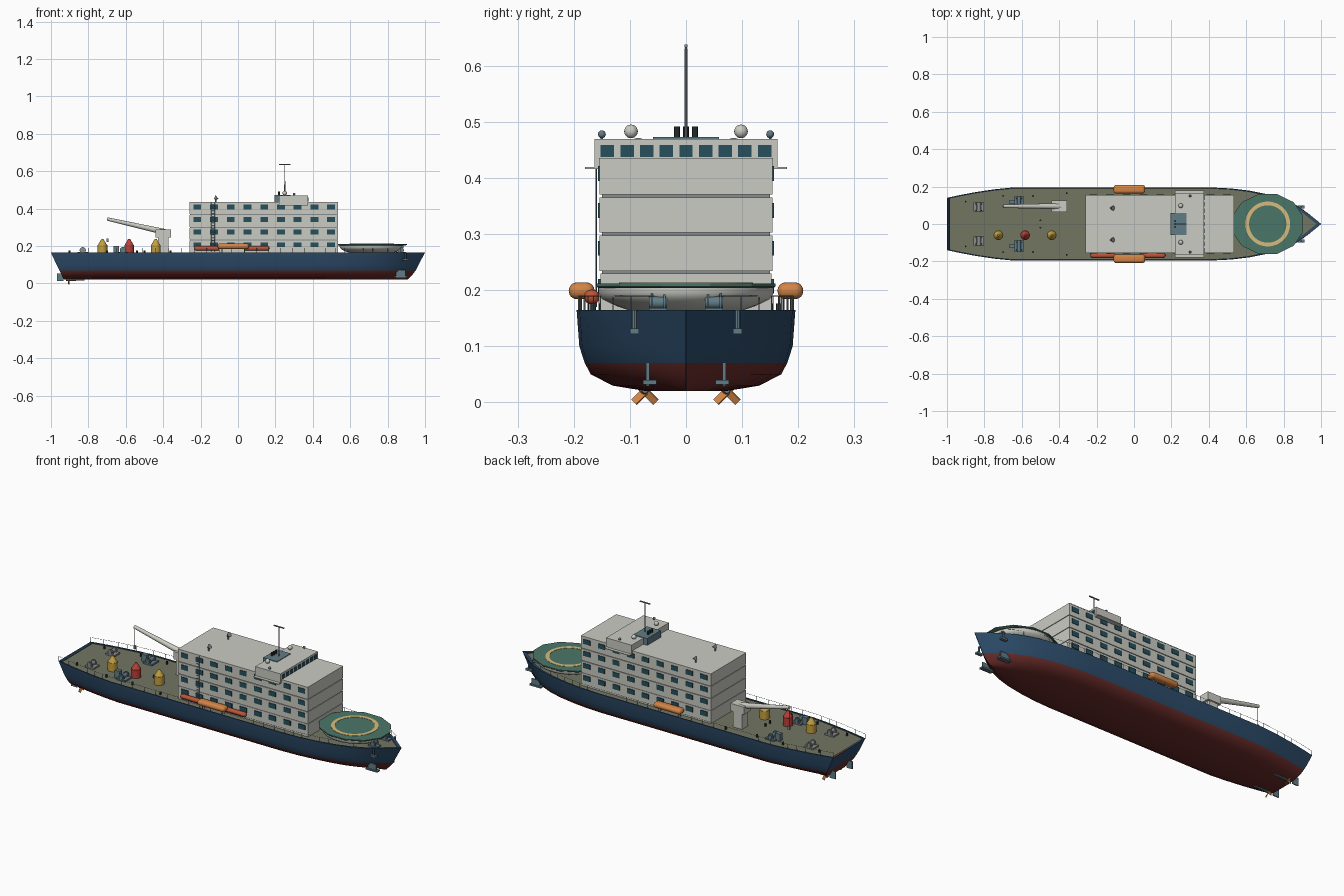
import bpy, bmesh, math
from mathutils import Vector, Matrix

if "Cube" in bpy.data.objects:
    bpy.data.objects.remove(bpy.data.objects["Cube"])

def mat(name, r, g, b):
    m = bpy.data.materials.new(name)
    m.diffuse_color = (r, g, b, 1)
    m.use_nodes = True
    m.node_tree.nodes["Principled BSDF"].inputs["Base Color"].default_value = m.diffuse_color
    return m

BLUE = mat("hull_blue", .025, .07, .14)
RED = mat("antifouling_red", .14, .025, .022)
DECK = mat("deck_olive", .17, .18, .12)
WHITE = mat("off_white", .6, .6, .55)
GLASS = mat("window_teal", .02, .08, .11)
GREEN = mat("helideck_green", .07, .18, .14)
SAND = mat("marking_sand", .68, .5, .2)
ORANGE = mat("lifeboat_orange", .65, .23, .06)
RAFT = mat("raft_red", .5, .09, .04)
YELLOW = mat("buoy_yellow", .55, .35, .05)
CRIMSON = mat("buoy_red", .5, .05, .04)
STEEL = mat("steel_teal", .12, .2, .24)
GREY = mat("machinery_grey", .25, .27, .27)
DARK = mat("dark_metal", .03, .04, .04)

def finish(name, bm, mats, smooth=False):
    bmesh.ops.recalc_face_normals(bm, faces=bm.faces)
    me = bpy.data.meshes.new(name)
    bm.to_mesh(me)
    bm.free()
    ob = bpy.data.objects.new(name, me)
    bpy.context.collection.objects.link(ob)
    for m in (mats if isinstance(mats, list) else [mats]):
        me.materials.append(m)
    if smooth:
        bpy.ops.object.select_all(action='DESELECT')
        ob.select_set(True)
        bpy.context.view_layer.objects.active = ob
        bpy.ops.object.shade_smooth_by_angle(angle=math.radians(35))
    return ob

def boxes(name, centres, size, m, bevel=0):
    bm = bmesh.new()
    for c in centres:
        bmesh.ops.create_cube(bm, size=1, matrix=Matrix.Translation(c) @ Matrix.Diagonal((*size, 1)))
    if bevel:
        bmesh.ops.bevel(bm, geom=bm.edges[:], offset=bevel, segments=4, profile=.5, affect='EDGES')
    return finish(name, bm, m, bevel > 0)

def rods(name, pairs, r1, m, r2=None, n=8):
    bm = bmesh.new()
    for p, q in pairs:
        p, q = Vector(p), Vector(q)
        M = Matrix.Translation((p + q) / 2) @ (q - p).to_track_quat('Z', 'Y').to_matrix().to_4x4()
        bmesh.ops.create_cone(bm, cap_ends=True, segments=n, radius1=r1,
                              radius2=r1 if r2 is None else r2, depth=(q - p).length, matrix=M)
    return finish(name, bm, m, n > 6)

def balls(name, centres, r, m):
    bm = bmesh.new()
    for c in centres:
        bmesh.ops.create_uvsphere(bm, u_segments=16, v_segments=10, radius=r, matrix=Matrix.Translation(c))
    return finish(name, bm, m, True)

# Hull: waterline plan (x, half width) lofted through section rows
PLAN = [(-1, .14), (-.93, .155), (-.85, .17), (-.75, .185), (-.65, .195), (-.3, .195), (.1, .195),
        (.42, .195), (.52, .19), (.62, .178), (.72, .158), (.8, .133), (.87, .1), (.93, .058), (1, .001)]
# rows: z, width factor, stern x, bow x
ROWS = [(.02, .02, -.93, .905), (.02, .36, -.93, .905), (.03, .67, -.935, .915), (.05, .87, -.945, .935),
        (.07, .925, -.955, .95), (.1, .975, -.97, .965), (.165, 1, -1, 1), (.165, .97, -.986, .975),
        (.16, .97, -.986, .975)]
bm = bmesh.new()
grid = []
for s in (-1, 1):
    rows = ROWS if s < 0 else ROWS[::-1]
    for z, k, xs, xb in rows:
        grid.append([bm.verts.new((xs + (x + 1) / 2 * (xb - xs), s * w * k, z)) for x, w in PLAN])
n, nr = len(grid), len(ROWS)
grid = grid[:nr][::-1] + grid[nr:][::-1]      # deck -> keel -> deck
for a, b in zip(grid, grid[1:]):
    for i in range(len(PLAN) - 1):
        f = bm.faces.new((a[i], a[i + 1], b[i + 1], b[i]))
        f.material_index = int(max(v.co.z for v in f.verts) < .075)
for j in range(2, nr - 1):                    # transom and stem strips
    for e in (0, -1):
        f = bm.faces.new((grid[j][e], grid[j + 1][e], grid[n - 2 - j][e], grid[n - 1 - j][e]))
        f.material_index = int(max(v.co.z for v in f.verts) < .075)
for i in range(len(PLAN) - 1):                # deck planking
    f = bm.faces.new((grid[0][i], grid[0][i + 1], grid[-1][i + 1], grid[-1][i]))
    f.material_index = 2
finish("hull", bm, [BLUE, RED, DECK], True)

# Guard rails along the deck edge
pairs, wires = [], []
for s in (-1, 1):
    for (x0, w0), (x1, w1) in zip(PLAN[:-2], PLAN[1:-1]):
        k = max(1, round((x1 - x0) / .065))
        wires.append(((x0, s * w0 * .98, .19), (x1, s * w1 * .98, .19)))
        for i in range(k):
            x, w = x0 + (x1 - x0) * i / k, (w0 + (w1 - w0) * i / k) * .98
            pairs.append(((x, s * w, .163), (x, s * w, .19)))
rods("rail_posts", pairs, .001, GREY, n=4)
rods("rail_wires", wires, .0009, GREY, n=4)

# Accommodation block: four tiers with thin deck edges and side windows
XC, XL = .1375, .795
boxes("accommodation_lowest_tier", [(XC, 0, .195)], (XL, .304, .07), WHITE)
boxes("accommodation_tiers", [(XC, 0, z) for z in (.266, .334, .402)], (XL, .308, .063), WHITE)
boxes("tier_deck_edges", [(XC, 0, z) for z in (.232, .3, .368)], (XL - .006, .3, .006), GREY)
boxes("accommodation_roof", [(XC, 0, .434)], (XL, .31, .003), WHITE)
boxes("side_windows", [(-.218 + .0895 * i, s * .154, z) for i in range(9)
                       for z in (.207, .275, .342, .408) for s in (-1, 1)], (.042, .006, .026), GLASS)
ladder = [((x, -.16, .17), (x, -.16, .433)) for x in (-.142, -.125)]
ladder += [((-.142, -.16, .18 + .016 * i), (-.125, -.16, .18 + .016 * i)) for i in range(16)]
rods("side_ladder", ladder, .0013, STEEL, n=4)

# Bridge with wings, windows and roof equipment
boxes("bridge", [(.297, 0, .443)], (.155, .326, .053), WHITE)
boxes("bridge_wings", [(.297, s * .168, .418) for s in (-1, 1)], (.155, .024, .004), WHITE)
boxes("bridge_windows", [(.375, .035 * i, .448) for i in range(-4, 5)], (.004, .024, .022), GLASS)
boxes("bridge_window_sill", [(.375, 0, .434)], (.003, .31, .003), GREY)
boxes("funnel_casing", [(.238, 0, .453)], (.085, .118, .04), STEEL)
rods("exhaust_pipes", [((.22, y, .47), (.22, y, .492)) for y in (-.016, 0, .016)], .005, DARK)
rods("mast", [((.25, 0, .47), (.25, 0, .637))], .003, GREY, .0022)
boxes("mast_crossbar", [(.25, 0, .635)], (.062, .006, .005), GREY)
balls("radomes", [(.25, s * .098, .483) for s in (-1, 1)], .0122, WHITE)
rods("searchlight_posts", [((.3, s * .15, .468), (.3, s * .15, .475)) for s in (-1, 1)], .002, GREY)
balls("searchlights", [(.3, s * .15, .478) for s in (-1, 1)], .007, STEEL)
rods("dish_posts", [((-.12, s * .085, .435), (-.12, s * .085, .455)) for s in (-1, 1)], .004, GREY)
rods("dishes", [((-.125, s * .085, .45), (-.112, s * .085, .462)) for s in (-1, 1)], .004, GREY, .013, 12)

# Helideck: twelve-sided plate on a bowl-shaped support with a ring marking
def ring_loft(name, rings, m, seg, smooth=False, close=False):
    bm = bmesh.new()
    rs = [[bm.verts.new((.715 + a * math.cos(math.tau * (i + .5) / seg),
                         b * math.sin(math.tau * (i + .5) / seg), z)) for i in range(seg)] for a, b, z in rings]
    for p, q in zip(rs, rs[1:] + (rs[:1] if close else [])):
        for i in range(seg):
            bm.faces.new((p[i], p[(i + 1) % seg], q[(i + 1) % seg], q[i]))
    if not close:
        bm.faces.new(rs[0])
        bm.faces.new(rs[-1])
    return finish(name, bm, m, smooth)

ring_loft("helideck_plate", [(.19, .162, .204), (.196, .165, .207), (.196, .165, .212)], GREEN, 12)
ring_loft("helideck_support", [(.1, .09, .16), (.145, .125, .172), (.165, .15, .184), (.172, .157, .195),
                               (.172, .157, .204)], WHITE, 32, True)
ring_loft("helideck_ring", [(.12, .12, .211), (.12, .12, .2135), (.1, .1, .2135), (.1, .1, .211)],
          SAND, 40, close=True)

# Lifeboats on davits, and life rafts on the front side
boxes("lifeboats", [(-.025, s * .186, .199) for s in (-1, 1)], (.168, .046, .03), ORANGE, .0145)
rods("lifeboat_davits", [((-.025 + dx, s * y, .16), (-.025 + dx, s * y, .188))
                         for dx in (-.06, .06) for s in (-1, 1) for y in (.17, .189)], .002, GREY)
boxes("life_rafts", [(x, -.168, .188) for x in (-.165, .1)], (.135, .027, .026), RAFT, .012)

# Deck crane
boxes("crane_column", [(-.4, .095, .205)], (.055, .05, .09), WHITE)
boxes("crane_head", [(-.4, .095, .268)], (.082, .06, .042), WHITE)
rods("crane_boom", [((-.39, .095, .275), (-.7, .095, .345))], .016, WHITE, .009, 12)
rods("crane_cable", [((-.698, .095, .345), (-.698, .095, .24))], .0012, DARK, n=6)
boxes("crane_hook", [(-.698, .095, .232)], (.012, .01, .018), GREY)

# Buoys stowed on the aft deck
for name, xs, m in (("yellow_buoys", (-.725, -.44), YELLOW), ("red_buoy", (-.582,), CRIMSON)):
    rods(name + "_body", [((x, -.06, .16), (x, -.06, .206)) for x in xs], .026, m, n=16)
    rods(name + "_cone", [((x, -.06, .206), (x, -.06, .238)) for x in xs], .024, m, .005, 16)

# Winches: mooring (stern), towing (amid) and bow windlasses
for name, x, y, w, m in (("mooring_winch", -.83, .09, .024, GREY), ("towing_winch", -.615, .117, .03, STEEL),
                         ("bow_windlass", .87, .05, .016, STEEL)):
    for s in (-1, 1):
        rods(name + "_drum", [((x, s * y - w, .178), (x, s * y + w, .178))], .011, m, n=12)
        rods(name + "_flanges", [((x, s * y + d, .178), (x, s * y + d + .004, .178))
                                 for d in (-w * .8, w * .6)], .017, m, n=12)
        boxes(name + "_base", [(x, s * y, .164)], (.055, w * 2, .009), m)
boxes("towing_winch_motors", [(-.65, s * .117, .18) for s in (-1, 1)], (.03, .022, .04), STEEL)
rods("bollards", [((x, s * y, .16), (x, s * y, .176)) for s in (-1, 1)
                  for x, y in ((-.9, .12), (-.7, .15), (-.54, .15), (-.36, .165), (-.5, .02))], .005, DARK)

# Bow anchors and thruster fins
rods("anchor_shanks", [((.895, s * .092, .165), (.895, s * .092, .128)) for s in (-1, 1)], .005, STEEL)
boxes("anchor_flukes", [(.895, s * .092, .127) for s in (-1, 1)], (.035, .016, .01), STEEL)
boxes("bow_fin_plates", [(.87, s * .068, .05) for s in (-1, 1)], (.05, .006, .042), STEEL)
boxes("bow_fin_feet", [(.87, s * .065, .036) for s in (-1, 1)], (.07, .024, .008), STEEL)

# Twin propellers with shafts and rudders
bm = bmesh.new()
for s in (-1, 1):
    for i in range(4):
        M = (Matrix.Translation((-.905, s * .073, .02)) @ Matrix.Rotation(math.pi / 4 + i * math.pi / 2, 4, 'X')
             @ Matrix.Translation((0, 0, .0145)) @ Matrix.Rotation(.5, 4, 'Z') @ Matrix.Diagonal((.004, .014, .027, 1)))
        bmesh.ops.create_cube(bm, size=1, matrix=M)
finish("propeller_blades", bm, ORANGE)
rods("propeller_shafts", [((-.92, s * .073, .019), (-.82, s * .073, .022)) for s in (-1, 1)], .006, STEEL)
boxes("rudders", [(-.95, s * .073, .033) for s in (-1, 1)], (.035, .006, .042), STEEL)
